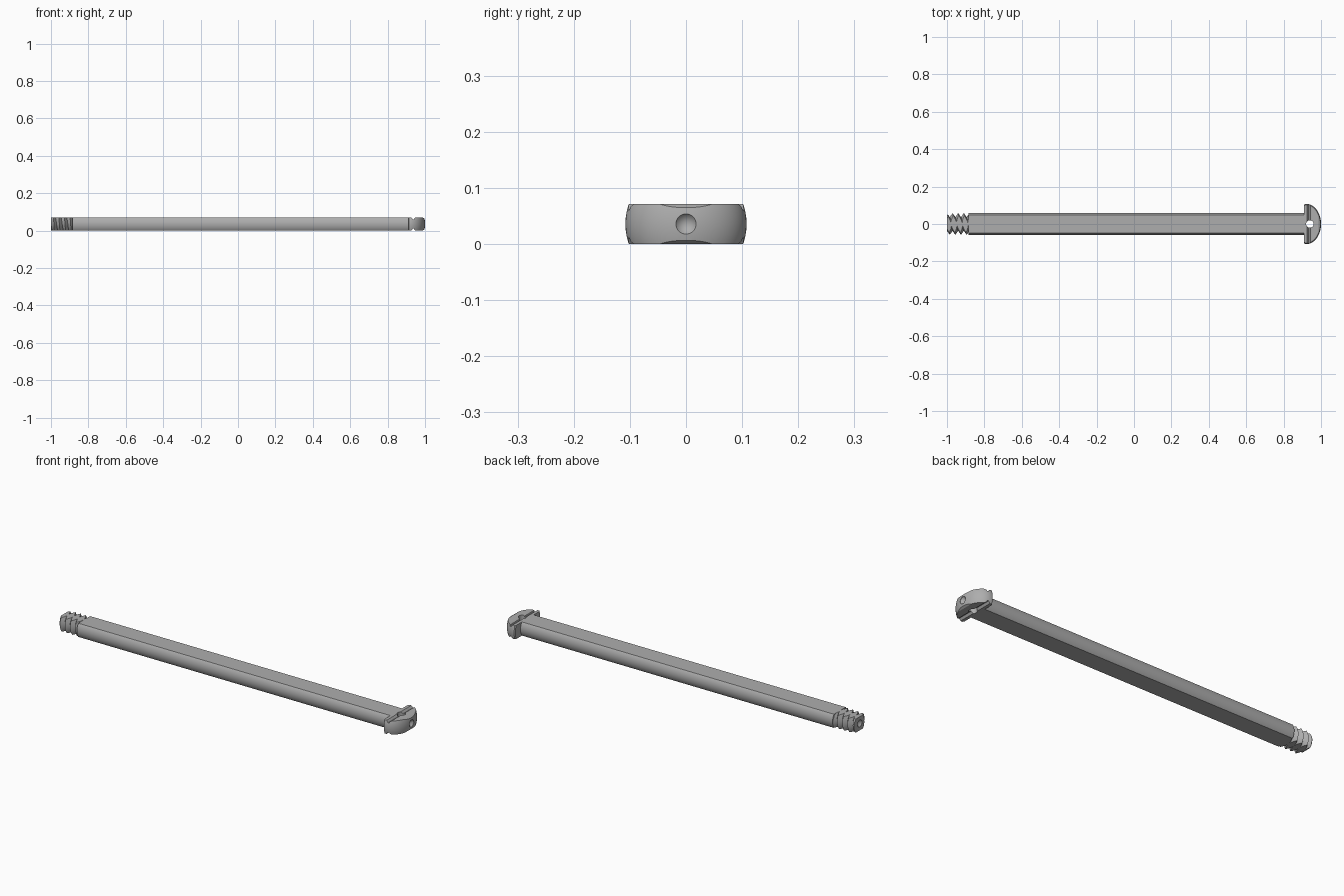
import bpy, bmesh, math
from mathutils import Matrix, Vector

cube = bpy.data.objects.get("Cube")
if cube:
    bpy.data.objects.remove(cube, do_unlink=True)

MID = 0.0355        # height of the axis, half the thickness across the flats
SEG = 64

steel = bpy.data.materials.new("steel grey")
steel.use_nodes = True
steel.diffuse_color = (0.42, 0.42, 0.42, 1)
steel.node_tree.nodes["Principled BSDF"].inputs["Base Color"].default_value = steel.diffuse_color


def make(name, bm):
    bmesh.ops.recalc_face_normals(bm, faces=bm.faces)
    mesh = bpy.data.meshes.new(name)
    bm.to_mesh(mesh)
    bm.free()
    mesh.materials.append(steel)
    ob = bpy.data.objects.new(name, mesh)
    bpy.context.collection.objects.link(ob)
    return ob


def lathe(name, profile):
    """Revolve (x, radius) points about the long axis."""
    bm = bmesh.new()
    verts = [bm.verts.new((x, 0, MID + r)) for x, r in profile]
    edges = [bm.edges.new(pair) for pair in zip(verts, verts[1:])]
    bmesh.ops.spin(bm, geom=verts + edges, cent=(0, 0, MID), axis=(1, 0, 0),
                   angle=math.tau, steps=SEG)
    bmesh.ops.remove_doubles(bm, verts=bm.verts, dist=1e-5)
    return make(name, bm)


def extrude_y(name, outline, half):
    """Extrude an (x, z) outline across the width."""
    bm = bmesh.new()
    face = bm.faces.new([bm.verts.new((x, -half, z)) for x, z in outline])
    ext = bmesh.ops.extrude_face_region(bm, geom=[face])
    bmesh.ops.translate(bm, vec=(0, 2 * half, 0),
                        verts=[v for v in ext["geom"] if isinstance(v, bmesh.types.BMVert)])
    return make(name, bm)


def slab(x0, x1):
    z = 2 * MID
    return extrude_y("slab_cutter", [(x0, 0), (x1, 0), (x1, z), (x0, z)], 0.2)


def combine(ob, cutter, operation):
    cutter.hide_render = True
    mod = ob.modifiers.new("cut", "BOOLEAN")
    mod.operation, mod.object, mod.solver = operation, cutter, "EXACT"
    bpy.context.view_layer.objects.active = ob
    bpy.ops.object.modifier_apply(modifier=mod.name)
    bpy.data.objects.remove(cutter, do_unlink=True)


def finish(ob):
    bpy.ops.object.select_all(action="DESELECT")
    ob.select_set(True)
    bpy.context.view_layer.objects.active = ob
    bpy.ops.object.shade_smooth_by_angle(angle=math.radians(25))


# Shaft: round bar with flat top and bottom
shaft = lathe("shaft", [(-0.885, 0), (-0.885, 0.06), (0.915, 0.06), (0.915, 0)])
combine(shaft, slab(-0.95, 0.95), "INTERSECT")

# Thread: helical V ridge, cropped to length and flattened like the shaft
PITCH, TURNS = 0.03, 7
bm = bmesh.new()
crest, root = [], []
for n in range(TURNS * SEG + 1):
    a = math.tau * n / SEG
    x = -1.06 + PITCH * n / SEG
    for line, dx, r in ((crest, 0, 0.058), (root, PITCH / 2, 0.036)):
        line.append(bm.verts.new((x + dx, r * math.cos(a), MID + r * math.sin(a))))
for n in range(TURNS * SEG):
    bm.faces.new((crest[n], crest[n + 1], root[n + 1], root[n]))
    if n + SEG < len(crest) - 1:
        bm.faces.new((root[n], root[n + 1], crest[n + SEG + 1], crest[n + SEG]))
rim = [e for e in bm.edges if e.is_boundary]
for side in (-1, 1):
    centre = bm.verts.new((-0.955 + side * 0.12, 0, MID))
    for e in rim:
        mid_x = (e.verts[0].co.x + e.verts[1].co.x) / 2
        if (mid_x + 0.955) * side > 0:
            bm.faces.new((e.verts[0], e.verts[1], centre))
thread = make("thread", bm)
combine(thread, slab(-1, -0.88), "INTERSECT")
# Tapered tip and centre dimple
combine(thread, lathe("tip_cutter", [(-1.01, 0), (-1.01, 0.042), (-0.98, 0.06),
                                     (-0.87, 0.06), (-0.87, 0)]), "INTERSECT")
combine(thread, lathe("dimple_cutter", [(-1.01, 0), (-1.01, 0.018), (-0.999, 0.018),
                                        (-0.98, 0)]), "DIFFERENCE")

# Head: domed button with flat faces and a groove across top and bottom
dome = [(0.91, 0), (0.91, 0.102), (0.914, 0.107), (0.92, 0.108)]
for i in range(1, 17):
    a = math.pi / 2 * i / 16
    dome.append((0.92 + 0.08 * math.sin(a), 0.108 * math.cos(a)))
head = lathe("head", dome)
upper = [(1.01, 0.022), (1.0, 0.027), (0.987, MID), (0.95, MID), (0.943, 0.031),
         (0.941, 0.025), (0.934, 0.025), (0.926, MID), (0.9, MID)]
outline = [(x, MID + z) for x, z in upper] + [(x, MID - z) for x, z in reversed(upper)]
combine(head, extrude_y("head_cutter", outline, 0.2), "INTERSECT")

# Cross hole through the head, and the dimple on its end
bm = bmesh.new()
bmesh.ops.create_cone(bm, cap_ends=True, segments=32, radius1=0.02, radius2=0.02, depth=0.2,
                      matrix=Matrix.Translation(Vector((0.94, 0, MID))))
combine(head, make("hole_cutter", bm), "DIFFERENCE")
combine(head, lathe("dimple_cutter", [(1.01, 0), (1.01, 0.018), (0.997, 0.018),
                                      (0.975, 0)]), "DIFFERENCE")

for part in (shaft, thread, head):
    finish(part)
